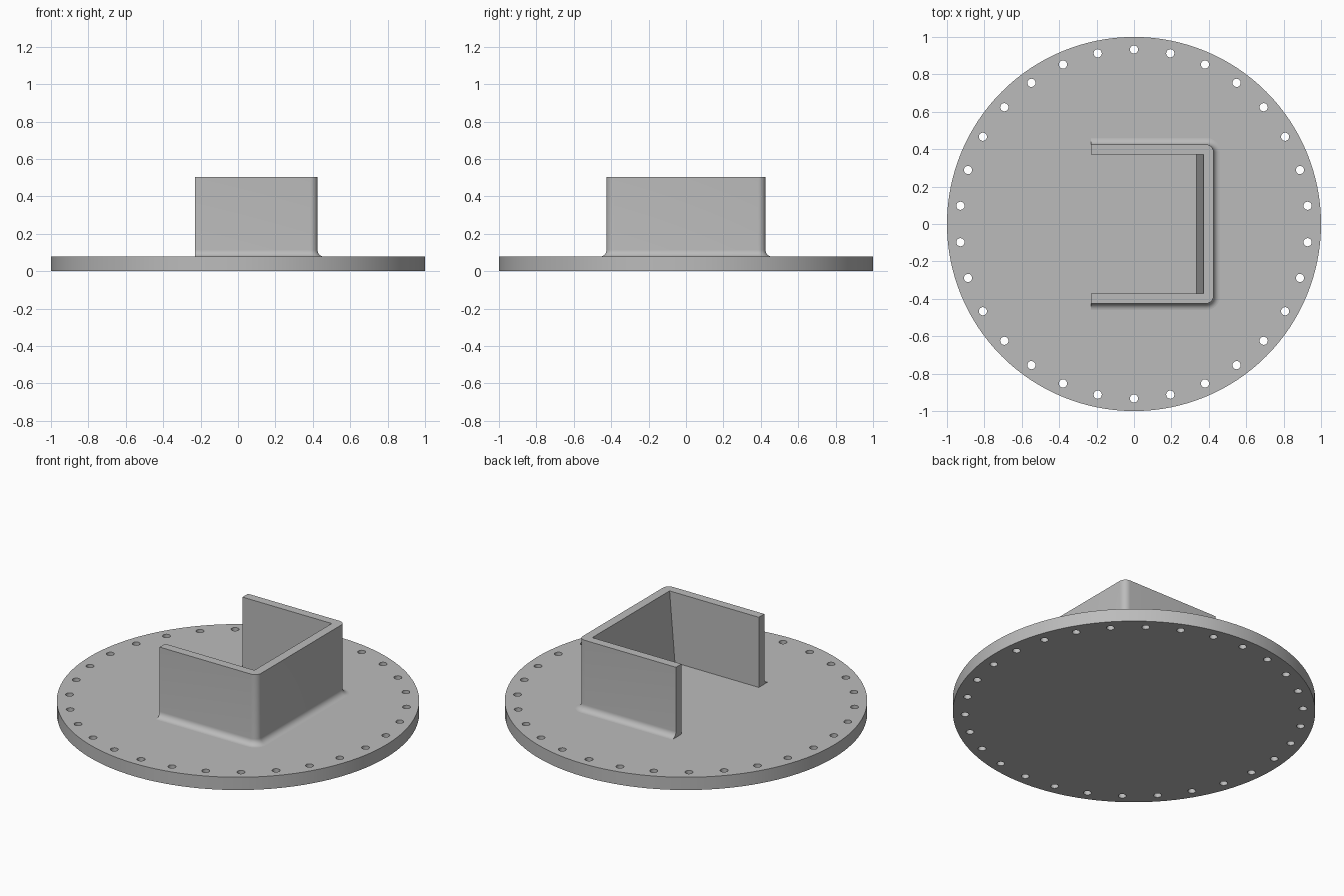
import bpy, bmesh, math

if "Cube" in bpy.data.objects:
    bpy.data.objects.remove(bpy.data.objects["Cube"])

grey = bpy.data.materials.new("light_grey")
grey.diffuse_color = (0.5, 0.5, 0.5, 1)
grey.use_nodes = True
grey.node_tree.nodes["Principled BSDF"].inputs["Base Color"].default_value = grey.diffuse_color

BASE_TOP, WALL_TOP = 0.078, 0.505


def finish(name, bm):
    """Turn a bmesh into a smooth-shaded object with sharp edges kept."""
    bmesh.ops.recalc_face_normals(bm, faces=bm.faces)
    mesh = bpy.data.meshes.new(name)
    bm.to_mesh(mesh)
    bm.free()
    mesh.materials.append(grey)
    obj = bpy.data.objects.new(name, mesh)
    bpy.context.collection.objects.link(obj)
    bpy.ops.object.select_all(action='DESELECT')
    obj.select_set(True)
    bpy.context.view_layer.objects.active = obj
    bpy.ops.object.shade_smooth_by_angle(angle=math.radians(30))
    return obj


def add_circle(curve, cx, cy, r, n):
    spline = curve.splines.new('POLY')
    spline.points.add(n - 1)
    for i, p in enumerate(spline.points):
        a = 2 * math.pi * i / n
        p.co = (cx + r * math.cos(a), cy + r * math.sin(a), 0, 1)
    spline.use_cyclic_u = True


# Base flange: filled disc outline with a ring of 30 bolt holes
curve = bpy.data.curves.new("flange_outline", 'CURVE')
curve.dimensions = '2D'
curve.fill_mode = 'BOTH'
curve.extrude = BASE_TOP / 2
add_circle(curve, 0, 0, 1.0, 128)
for i in range(30):
    a = math.radians(90 + 12 * i)
    add_circle(curve, 0.933 * math.cos(a), 0.933 * math.sin(a), 0.022, 20)
outline = bpy.data.objects.new("flange_outline", curve)
bpy.context.collection.objects.link(outline)
bpy.context.view_layer.update()
evaluated = outline.evaluated_get(bpy.context.evaluated_depsgraph_get())
bm = bmesh.new()
bm.from_mesh(evaluated.to_mesh())
evaluated.to_mesh_clear()
bpy.data.objects.remove(outline)
bmesh.ops.remove_doubles(bm, verts=bm.verts, dist=1e-5)
bmesh.ops.translate(bm, verts=bm.verts, vec=(0, 0, BASE_TOP / 2))
finish("base_flange", bm)

# U-shaped wall: one closed outline per height, flared outward at the foot
OUT, INNER_Y, OPEN_X, CORNER, FILLET = 0.425, 0.372, -0.23, 0.04, 0.036


def wall_outline(z, flare):
    t = (z - BASE_TOP) / (WALL_TOP - BASE_TOP)
    inner_x = 0.335 + 0.036 * t      # sloped inner face of the back wall
    c, r = OUT - CORNER, CORNER + flare
    pts = [(OPEN_X, -OUT - flare)]
    for side in (-1, 1):
        for k in range(9):
            a = math.radians((-90 if side < 0 else 0) + 90 * k / 8)
            pts.append((c + r * math.cos(a), side * c + r * math.sin(a)))
    pts += [(OPEN_X, OUT + flare), (OPEN_X, INNER_Y), (inner_x, INNER_Y),
            (inner_x, -INNER_Y), (OPEN_X, -INNER_Y)]
    return [(x, y, z) for x, y in pts]


levels = []
for k in range(9):
    a = math.radians(90 * k / 8)
    levels.append((BASE_TOP + FILLET * (1 - math.cos(a)), FILLET * (1 - math.sin(a))))
levels.append((WALL_TOP, 0))

bm = bmesh.new()
rings = [[bm.verts.new(p) for p in wall_outline(z, f)] for z, f in levels]
n = len(rings[0])
for low, high in zip(rings, rings[1:]):
    for i in range(n):
        j = (i + 1) % n
        bm.faces.new((low[i], low[j], high[j], high[i]))
bm.faces.new(rings[0][::-1])
bm.faces.new(rings[-1])
finish("u_shaped_wall", bm)
